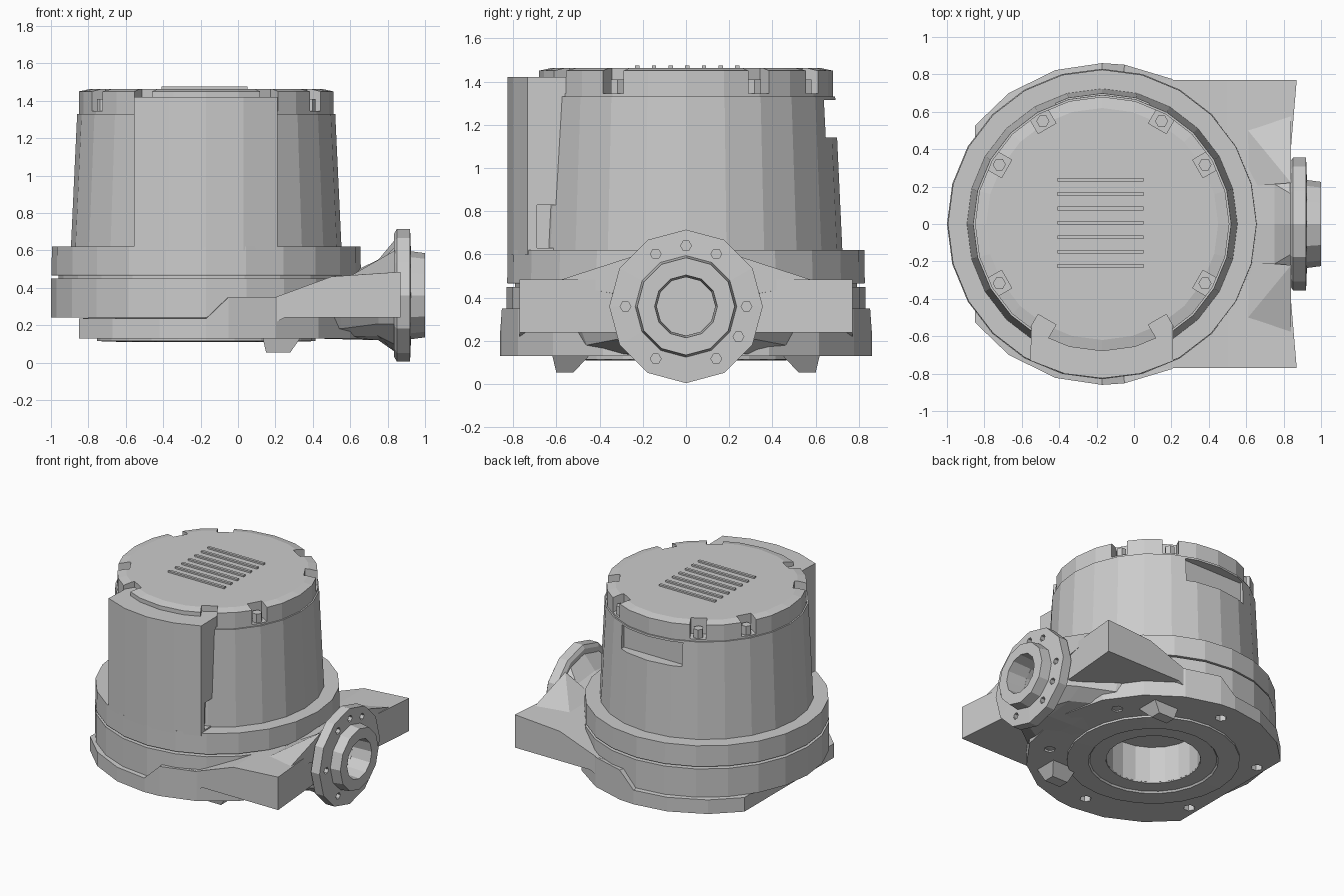
import bpy, bmesh
from math import sin, cos, pi, radians, sqrt, copysign
from mathutils import Matrix, Vector

if "Cube" in bpy.data.objects:
    bpy.data.objects.remove(bpy.data.objects["Cube"])

CX = -0.17          # axis of the round housing
FZ = 0.36           # height of the side outlet axis


def make(name, verts, faces):
    bm = bmesh.new()
    vs = [bm.verts.new(v) for v in verts]
    for f in faces:
        bm.faces.new([vs[i] for i in f])
    bmesh.ops.recalc_face_normals(bm, faces=bm.faces)
    me = bpy.data.meshes.new(name)
    bm.to_mesh(me)
    bm.free()
    ob = bpy.data.objects.new(name, me)
    bpy.context.collection.objects.link(ob)
    return ob


def loft(name, rings, closed=False):
    """Skin a list of equal-length rings; cap the ends unless closed into a torus."""
    n, m = len(rings[0]), len(rings)
    verts = [p for r in rings for p in r]
    faces = [(i * n + j, i * n + (j + 1) % n, (i + 1) % m * n + (j + 1) % n, (i + 1) % m * n + j)
             for i in range(m if closed else m - 1) for j in range(n)]
    if not closed:
        faces += [tuple(range(n)), tuple((m - 1) * n + j for j in range(n))]
    return make(name, verts, faces)


def lathe(name, profile, n, closed=False, center=(CX, 0, 0), axis='Z', turn=0.0):
    """Revolve (radius, height) points round the z or x axis."""
    rings = []
    for r, h in profile:
        ring = []
        for j in range(n):
            a = 2 * pi * j / n + turn
            p = (r * cos(a), r * sin(a), h) if axis == 'Z' else (h, r * cos(a), r * sin(a))
            ring.append(tuple(p[k] + center[k] for k in range(3)))
        rings.append(ring)
    return loft(name, rings, closed)


def box(name, x0, x1, y0, y1, z0, z1, turn=0.0, pivot=(0, 0)):
    rings = []
    for z in (z0, z1):
        ring = [Matrix.Rotation(turn, 3, 'Z') @ Vector(p)
                for p in ((x0, y0, z), (x1, y0, z), (x1, y1, z), (x0, y1, z))]
        rings.append([(p.x + pivot[0], p.y + pivot[1], p.z) for p in ring])
    return loft(name, rings)


def cut(ob, *cutters):
    for c in cutters:
        mod = ob.modifiers.new("cut", 'BOOLEAN')
        mod.operation = 'DIFFERENCE'
        mod.solver = 'EXACT'
        mod.object = c
        bpy.context.view_layer.objects.active = ob
        bpy.ops.object.modifier_apply(modifier=mod.name)
        bpy.data.objects.remove(c)


# Drum with a recessed window in the back
drum = lathe("drum", [(0.725, 0.58), (0.69, 1.33)], 24)
cut(drum, box("window_cutter", CX - 0.25, CX + 0.25, 0.615, 0.9, 1.14, 1.315))

# Lid with eight bolt notches and low ribs
lid = lathe("lid", [(0.68, 1.32), (0.68, 1.45), (0.62, 1.463)], 24)
bolt_angles = [radians(s * 90 + a) for s in range(4) for a in (30, 60)]
for a in bolt_angles:
    cut(lid, box("notch_cutter", 0.59, 0.8, -0.055, 0.055, 1.345, 1.6, a, (CX, 0)))
    lathe("lid_bolt", [(0.035, 1.33), (0.035, 1.41)], 6,
          center=(CX + 0.635 * cos(a), 0.635 * sin(a), 0))
for i in range(7):
    y = -0.225 + i * 0.077
    box("lid_rib", -0.41, 0.05, y - 0.01, y + 0.01, 1.44, 1.475)

# Curved terminal box on the front of the drum
arc = [(CX + x, -sqrt(0.825 ** 2 - x * x)) for x in (-0.385, -0.2, 0, 0.2, 0.38)]
outline = [(CX - 0.375, -0.45)] + arc + [(CX + 0.375, -0.45)]
front_box = loft("front_box", [[(x, y, z) for x, y in outline] for z in (0.6, 1.42)])
cut(front_box, box("side_notch_cutter", 0.17, 0.4, -0.69, -0.4, 0.63, 0.83))

# Upper flange, narrow joint and lower ring
lathe("upper_flange", [(0.825, 0.465), (0.827, 0.47), (0.825, 0.62)], 24)
lathe("joint", [(0.79, 0.44), (0.79, 0.48)], 24)
lower_ring = lathe("lower_ring", [(0.83, 0.24), (0.83, 0.45)], 24)

# Lower casing: round plate cut flat at the left, rim stepping up to the right
pts = []
for x in (-0.68, -0.5, -0.25, 0.0, 0.12, 0.37, 0.6, 0.77):
    pts.append((x, -sqrt(0.86 ** 2 - x * x)))
pts = pts + [(0.86, 0)] + [(x, -y) for x, y in reversed(pts)]
n = len(pts)
verts = [(CX + x, y, 0.13) for x, y in pts]
verts += [(CX + x, y, 0.235 if x < 0.06 else 0.35) for x, y in pts]
verts.append((CX, 0, 0.3))
faces = [tuple(range(n))]
for j in range(n):
    k = (j + 1) % n
    faces += [(j, k, n + k, n + j), (n + j, n + k, 2 * n)]
casing = make("lower_casing", verts, faces)

# Bore through the base, with bolt holes round the plate
for part in (casing, lower_ring):
    cut(part, lathe("bore_cutter", [(0.32, -0.1), (0.32, 0.40)], 20))
for i in range(6):
    a = radians(30 + 60 * i)
    cut(casing, lathe("hole_cutter", [(0.04, 0.0), (0.04, 0.19)], 6,
                      center=(CX + 0.71 * cos(a), 0.71 * sin(a), 0)))
lathe("base_boss", [(0.585, 0.14), (0.585, 0.115), (0.44, 0.11), (0.43, 0.122),
                    (0.32, 0.122), (0.32, 0.14)], 24, closed=True)

# Side arms, outlet gussets and small feet, mirrored front to back
side = [(0.05, 0.14), (0.25, 0.24), (0.87, 0.24), (0.87, 0.485),
        (0.5, 0.46), (0.2, 0.35), (0.05, 0.35)]
for s in (-1, 1):
    inner = [(min(x, 0.83), s * 0.3, z) for x, z in side]
    outer = [(x, s * 0.77, z) for x, z in side]
    loft("side_arm", [inner, outer])
    make("gusset", [(0.56, s * 0.56, 0.44), (0.84, s * 0.62, 0.47), (0.84, s * 0.22, 0.6),
                    (0.6, s * 0.2, 0.46), (0.84, s * 0.22, 0.4)],
         [(0, 1, 2), (0, 2, 3), (1, 4, 2), (2, 4, 3), (0, 4, 1), (0, 3, 4)])
    loft("foot", [[(x, s * y, 0.14) for x, y in ((0.13, 0.44), (0.34, 0.44), (0.34, 0.62), (0.13, 0.62))],
                  [(x, s * y, 0.055) for x, y in ((0.15, 0.52), (0.28, 0.52), (0.28, 0.6), (0.15, 0.6))]])

# Flared neck from the body to the outlet, boxy at the body and round at the flange
rings = []
for x, ry, zc, rz, e in ((0.2, 0.66, 0.245, 0.11, 0.6), (0.55, 0.5, 0.29, 0.165, 0.6),
                         (0.75, 0.36, 0.335, 0.215, 0.75), (0.85, 0.31, FZ, 0.31, 1)):
    ring = []
    for j in range(12):
        c, d = cos(pi * j / 6), sin(pi * j / 6)
        ring.append((x, ry * copysign(abs(c) ** e, c), zc + rz * copysign(abs(d) ** e, d)))
    rings.append(ring)
neck = loft("outlet_neck", rings)

# Outlet flange with hub, bore and bolt holes
flange = lathe("outlet_flange", [(0.33, 0.835), (0.355, 0.85), (0.355, 0.92), (0.235, 0.925),
                                 (0.225, 1.0), (0.145, 1.0), (0.135, 0.835)],
               12, closed=True, center=(0, 0, FZ), axis='X')
cut(neck, lathe("outlet_cutter", [(0.135, 0.72), (0.135, 1.1)], 12, center=(0, 0, FZ), axis='X'))
for deg in (0, 60, 90, 120, 180, 240, 300, 330):
    a = radians(deg)
    cut(flange, lathe("bolt_cutter", [(0.025, 0.88), (0.025, 1.1)], 6, axis='X',
                      center=(0, 0.28 * cos(a), FZ + 0.28 * sin(a))))
